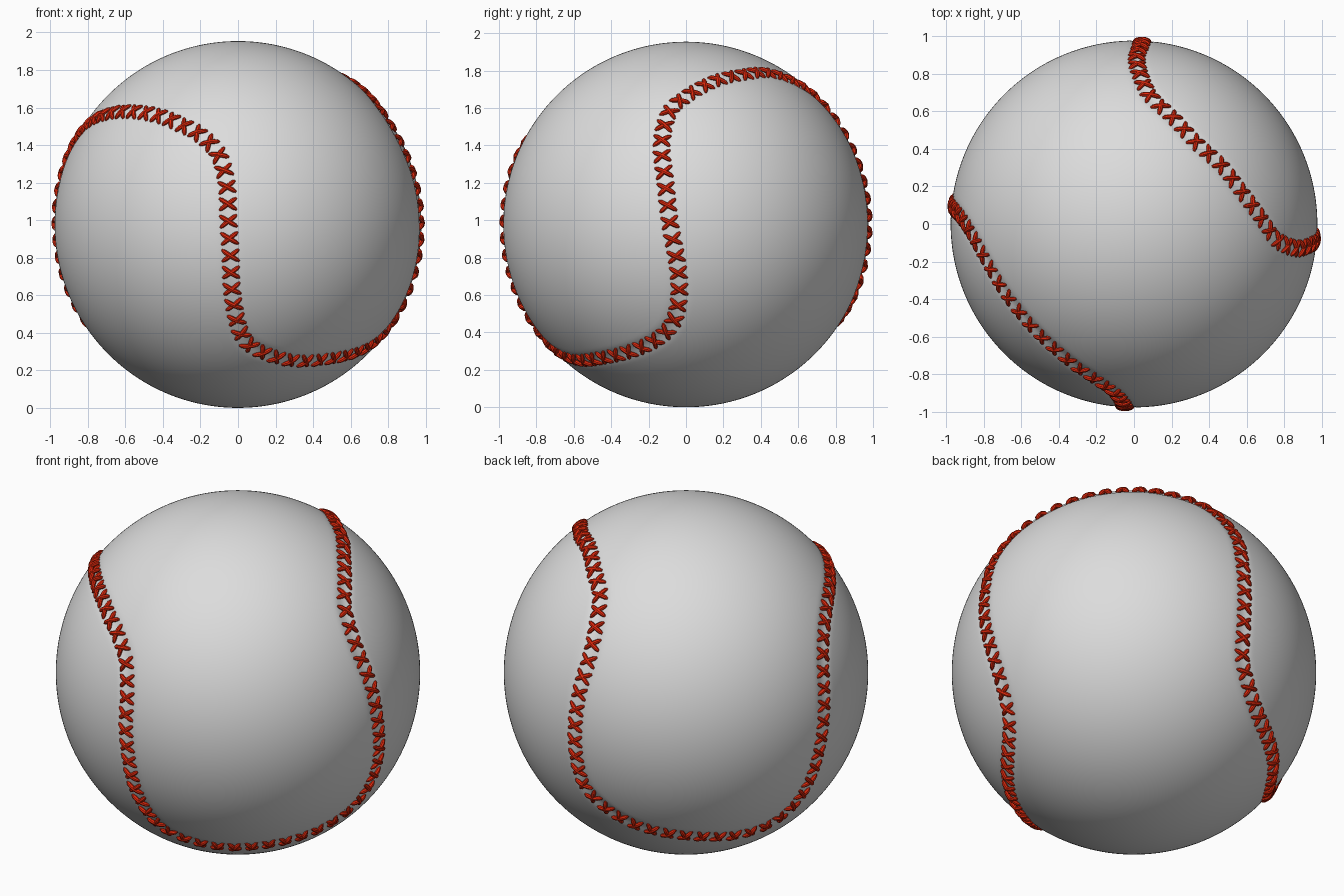
import bpy, bmesh
from math import sin, cos, radians, pi
from mathutils import Vector, kdtree

if "Cube" in bpy.data.objects:
    bpy.data.objects.remove(bpy.data.objects["Cube"], do_unlink=True)

R = 0.977
CENTRE = Vector((0, 0, R))


def material(name, rgb, rough):
    m = bpy.data.materials.new(name)
    m.use_nodes = True
    m.diffuse_color = (*rgb, 1)
    bsdf = m.node_tree.nodes["Principled BSDF"]
    bsdf.inputs["Base Color"].default_value = (*rgb, 1)
    bsdf.inputs["Roughness"].default_value = rough
    return m


def direction(lon, lat):
    # longitude runs from the front towards +x
    a, b = radians(lon), radians(lat)
    return Vector((cos(b) * sin(a), -cos(b) * cos(a), sin(b)))


# The seam as (longitude, latitude), one lobe after another
front_right_lobe = [(-3, 1), (-2.4, -9), (-2, -21), (0, -33), (4, -40.3), (13, -45),
                    (28, -48), (47, -47), (74, -41), (84, -34), (87.4, -25), (87.4, -14)]
back_right_lobe = [(84.9, 1), (83.4, 13), (81.5, 26), (83.5, 38), (91, 45), (106, 52),
                   (123, 55), (143, 56), (161, 51.5), (173, 45), (178, 34), (179, 25), (178, 15)]
back_left_lobe = [(177.5, 4), (177.5, -7), (179, -19), (185, -27), (194, -33), (207, -37),
                  (221, -39.3), (236, -41), (249, -39), (257, -33), (261, -23), (263, -7)]
front_left_lobe = [(265, 8), (267.5, 18.5), (273, 27), (283, 33.5), (297, 37), (312, 38),
                   (329, 36), (338, 33), (345, 30), (353, 23), (356.3, 13)]
knots = [direction(*p) for p in
         front_right_lobe + back_right_lobe + back_left_lobe + front_left_lobe]


def spline(a, b, c, d, t):
    return 0.5 * (2 * b + (c - a) * t + (2 * a - 5 * b + 4 * c - d) * t ** 2
                  + (3 * b - a - 3 * c + d) * t ** 3)


n = len(knots)
seam = [spline(knots[i - 1], knots[i], knots[(i + 1) % n], knots[(i + 2) % n], k / 20).normalized()
        for i in range(n) for k in range(20)]

# Even spacing along the closed seam
steps = [(seam[(i + 1) % len(seam)] - p).length * R for i, p in enumerate(seam)]
total = sum(steps)
count = round(total / 0.092)
places, run = [], 0
for i, s in enumerate(steps):
    while len(places) < count and run + s >= len(places) * total / count:
        p, q = seam[i], seam[(i + 1) % len(seam)]
        f = (len(places) * total / count - run) / s
        places.append((p.lerp(q, f).normalized(), (q - p).normalized()))
    run += s

# Ball with a shallow groove under the seam
tree = kdtree.KDTree(len(seam))
for i, p in enumerate(seam):
    tree.insert(p, i)
tree.balance()
bm = bmesh.new()
bmesh.ops.create_icosphere(bm, subdivisions=7, radius=1)
for v in bm.verts:
    d = tree.find(v.co)[2]
    dip = 0.009 * (0.5 + 0.5 * cos(pi * min(d / 0.07, 1)))
    v.co = v.co.normalized() * (R - dip)
for f in bm.faces:
    f.smooth = True
mesh = bpy.data.meshes.new("ball")
bm.to_mesh(mesh)
bm.free()
mesh.materials.append(material("white leather", (0.72, 0.72, 0.72), 0.6))
ball = bpy.data.objects.new("ball", mesh)
ball.location = CENTRE
bpy.context.collection.objects.link(ball)

# Crossed, arched threads along the seam
curve = bpy.data.curves.new("stitches", "CURVE")
curve.dimensions = "3D"
curve.bevel_depth = 0.0125
curve.bevel_resolution = 2
curve.use_fill_caps = True
for normal, along in places:
    across = normal.cross(along)
    for side in (-1, 1):
        thread = (across * 0.82 + along * 0.57 * side).normalized()
        s = curve.splines.new("POLY")
        s.points.add(8)
        for k, pt in enumerate(s.points):
            u = k / 4 - 1
            lift = R + 0.009 - 0.012 * u * u + 0.001 * side
            pt.co = (*((normal * R + thread * 0.055 * u).normalized() * lift), 1)
            pt.radius = max(0.45, (1 - abs(u) ** 6) ** 0.5)
curve.materials.append(material("red thread", (0.86, 0.024, 0.004), 0.5))
stitches = bpy.data.objects.new("stitches", curve)
stitches.location = CENTRE
bpy.context.collection.objects.link(stitches)
bpy.ops.object.select_all(action="DESELECT")
stitches.select_set(True)
bpy.context.view_layer.objects.active = stitches
bpy.ops.object.convert(target="MESH")
bpy.ops.object.shade_smooth_by_angle()
